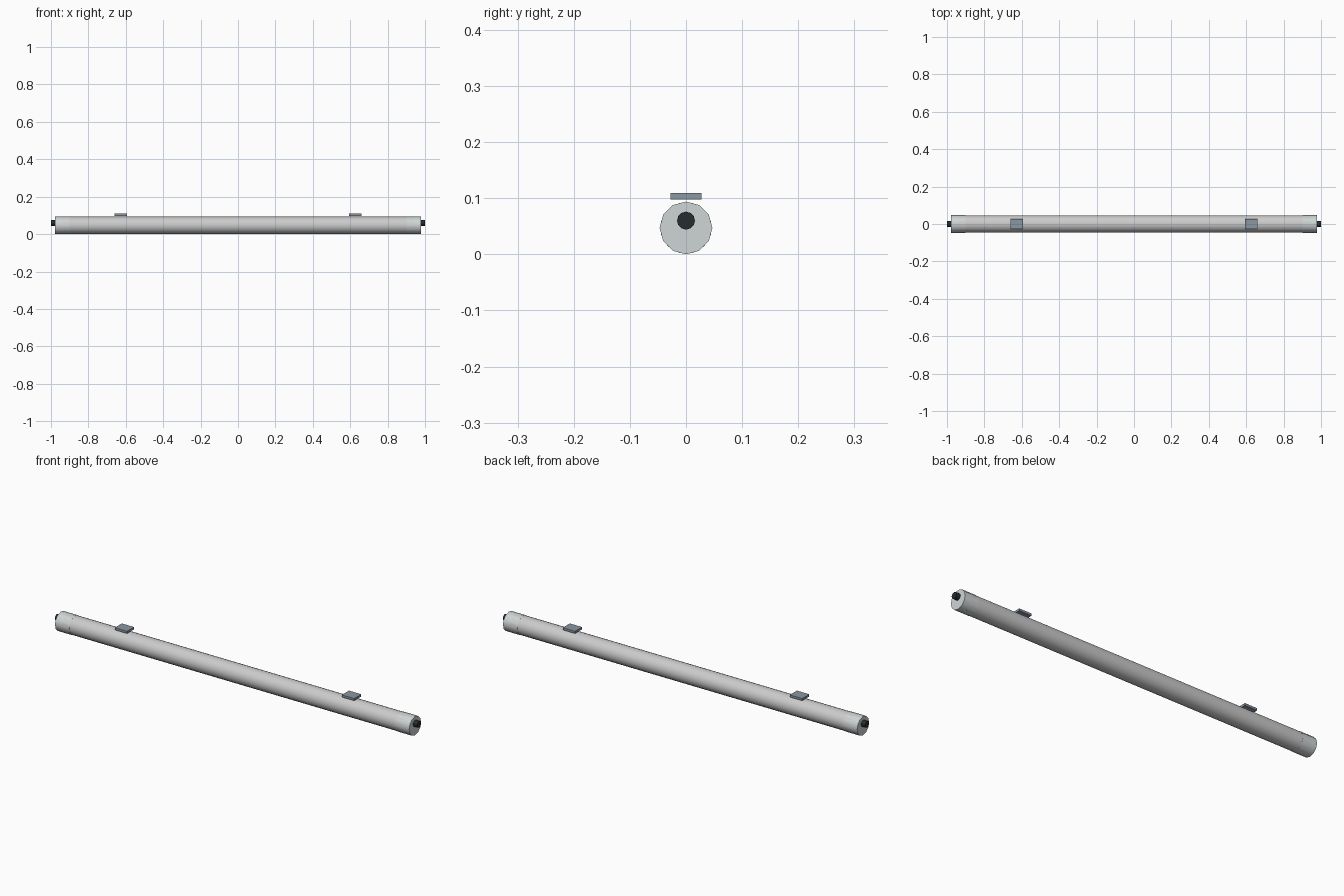
import bpy
from math import pi, radians

if "Cube" in bpy.data.objects:
    bpy.data.objects.remove(bpy.data.objects["Cube"])


def material(name, rgb):
    m = bpy.data.materials.new(name)
    m.diffuse_color = (*rgb, 1)
    m.use_nodes = True
    m.node_tree.nodes["Principled BSDF"].inputs["Base Color"].default_value = m.diffuse_color
    return m


CAP = material("pale_grey", (0.62, 0.66, 0.67))
CLIP = material("steel_blue", (0.26, 0.31, 0.36))
DARK = material("dark", (0.02, 0.025, 0.03))


def rod(name, x0, x1, z, radius, sides, mat=None):
    # cylinder lying along x
    bpy.ops.mesh.primitive_cylinder_add(vertices=sides, radius=radius, depth=x1 - x0,
                                        location=((x0 + x1) / 2, 0, z), rotation=(0, pi / 2, 0))
    ob = bpy.context.object
    ob.name = name
    bpy.ops.object.transform_apply(location=False, rotation=True, scale=True)
    bpy.ops.object.shade_smooth_by_angle(angle=radians(40))
    if mat:
        ob.data.materials.append(mat)
    return ob


def box(name, center, size, mat):
    bpy.ops.mesh.primitive_cube_add(size=1, location=center)
    ob = bpy.context.object
    ob.name = name
    ob.scale = size
    bpy.ops.object.transform_apply(location=False, rotation=False, scale=True)
    ob.data.materials.append(mat)
    return ob


# main tube
rod("tube_body", -0.94, 0.94, 0.047, 0.0458, 24)

for side, s in (("left", -1), ("right", 1)):
    # end cap sleeve
    a, b = sorted((s * 0.90, s * 0.978))
    rod(f"{side}_end_cap", a, b, 0.047, 0.047, 12, CAP)
    # cable gland
    a, b = sorted((s * 0.965, s * 1.0))
    rod(f"{side}_cable_gland", a, b, 0.06, 0.016, 12, DARK)
    # mounting clip plate
    box(f"{side}_mounting_clip", (s * 0.627, 0, 0.1035), (0.068, 0.056, 0.011), CLIP)
